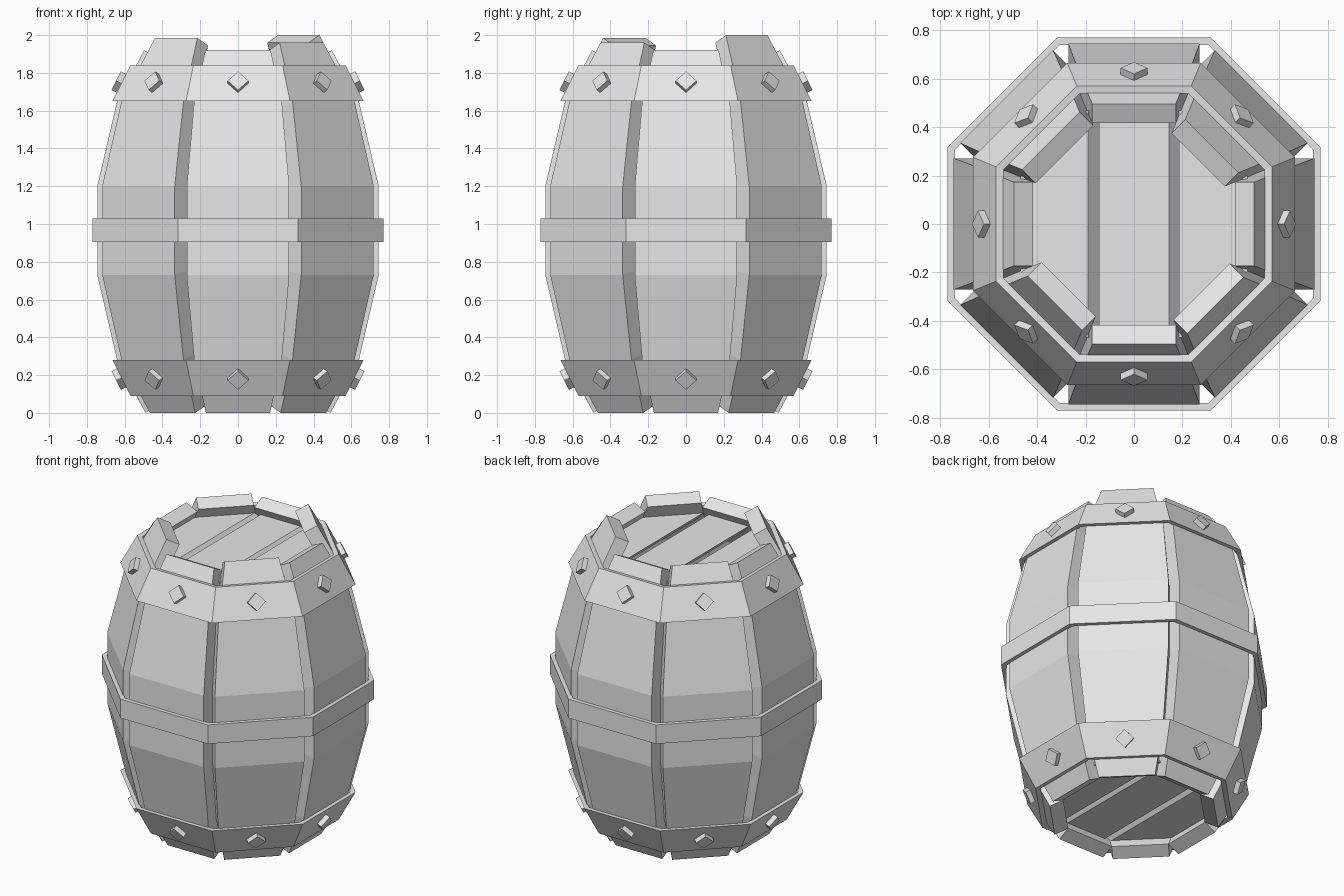
import bpy, bmesh
from math import tan, cos, sin, pi, atan
from mathutils import Matrix, Vector

cube = bpy.data.objects.get("Cube")
if cube:
    bpy.data.objects.remove(cube)

SIDES = 8
STEP = 2 * pi / SIDES
HALF = tan(STEP / 2)      # half side length per unit of apothem
SLOPE = 0.53              # inward lean of the stave ends

mat = bpy.data.materials.new("plain_grey")
mat.use_nodes = True
GREY = (0.8, 0.8, 0.8, 1)
mat.diffuse_color = GREY
mat.node_tree.nodes["Principled BSDF"].inputs["Base Color"].default_value = GREY


def finish(bm, name):
    bmesh.ops.recalc_face_normals(bm, faces=bm.faces)
    mesh = bpy.data.meshes.new(name)
    bm.to_mesh(mesh)
    bm.free()
    mesh.materials.append(mat)
    obj = bpy.data.objects.new(name, mesh)
    bpy.context.collection.objects.link(obj)
    return obj


def skin(bm, rings, closed):
    """Bridge equal rings of vertices; cap the ends if not closed."""
    n = len(rings[0])
    pairs = list(zip(rings, rings[1:]))
    if closed:
        pairs.append((rings[-1], rings[0]))
    for a, b in pairs:
        for i in range(n):
            j = (i + 1) % n
            bm.faces.new((a[i], a[j], b[j], b[i]))
    if not closed:
        bm.faces.new(rings[0])
        bm.faces.new(rings[-1])


def stave(name, angle, top):
    """Bent plank, built facing +x and turned into place."""
    end = 0.64 - SLOPE * (top - 1.65)
    outer = [(0.49, 0), (0.64, 0.28), (0.745, 0.73),
             (0.745, 1.2), (0.64, 1.65), (end, top)]
    inner = [(0.41, 0.04), (0.56, 0.31), (0.655, 0.75),
             (0.655, 1.18), (0.56, 1.62), (end - 0.08, top - 0.04)]
    bm = bmesh.new()
    rings = []
    for (ro, zo), (ri, zi) in zip(outer, inner):
        w = ri * HALF
        rings.append([bm.verts.new(p) for p in
                      ((ro, -w, zo), (ro, w, zo), (ri, w, zi), (ri, -w, zi))])
    skin(bm, rings, False)
    bm.transform(Matrix.Rotation(angle, 4, "Z"))
    finish(bm, name)


def hoop(name, profile):
    """Eight-sided ring from a closed (apothem, z) profile."""
    bm = bmesh.new()
    rings = []
    for k in range(SIDES):
        a = (k + 0.5) * STEP
        s = 1 / cos(STEP / 2)
        rings.append([bm.verts.new((r * s * cos(a), r * s * sin(a), z))
                      for r, z in profile])
    skin(bm, rings, True)
    finish(bm, name)


def stud(name, angle, z, tilt):
    """Square stud standing on its corner on a sloping hoop."""
    bm = bmesh.new()
    bmesh.ops.create_cube(bm, size=1)
    side = 0.055 * 2 ** 0.5
    bm.transform(Matrix.Rotation(angle, 4, "Z")
                 @ Matrix.Translation((0.618, 0, z))
                 @ Matrix.Rotation(-tilt, 4, "Y")
                 @ Matrix.Rotation(pi / 4, 4, "X")
                 @ Matrix.Diagonal((0.06, side, side, 1)))
    finish(bm, name)


def lid(name, z, up):
    """Octagonal lid of three planks with slanted gaps between them."""
    cuts = [(-1, -0.19), (-0.145, 0.145), (0.185, 1)]
    for i, (x0, x1) in enumerate(cuts):
        bm = bmesh.new()
        s = 0.47 / cos(STEP / 2)
        rings = []
        for h in (z, z - up * 0.05):
            rings.append([bm.verts.new((s * cos((k + 0.5) * STEP),
                                        s * sin((k + 0.5) * STEP), h))
                          for k in range(SIDES)])
        skin(bm, rings, False)
        slant = Vector((1, 0, up * 0.9))
        for x, sign in ((x0, -1), (x1, 1)):
            if abs(x) < 1:
                geom = bm.verts[:] + bm.edges[:] + bm.faces[:]
                bmesh.ops.bisect_plane(bm, geom=geom, plane_co=(x, 0, z),
                                       plane_no=slant * sign, clear_outer=True)
                rim = [e for e in bm.edges if e.is_boundary]
                bmesh.ops.holes_fill(bm, edges=rim, sides=0)
        finish(bm, f"{name}_plank_{i + 1}")


# Staves, uneven at the top, counted round from +x
for k, top in enumerate((1.92, 2.0, 1.92, 1.94, 1.92, 1.985, 1.92, 1.96)):
    stave(f"stave_{k + 1}", k * STEP, top)

# Hoops
hoop("middle_hoop", [(0.77, 0.905), (0.77, 1.03), (0.74, 1.03), (0.74, 0.905)])
hoop("top_hoop", [(0.665, 1.65), (0.57, 1.84), (0.54, 1.835), (0.635, 1.65)])
hoop("bottom_hoop", [(0.665, 0.28), (0.57, 0.09), (0.54, 0.095), (0.635, 0.28)])

# Studs on the end hoops
for k in range(SIDES):
    stud(f"top_stud_{k + 1}", k * STEP, 1.745, atan(0.5))
    stud(f"bottom_stud_{k + 1}", k * STEP, 0.185, -atan(0.5))

# Lids
lid("top_lid", 1.83, 1)
lid("bottom_lid", 0.1, -1)
